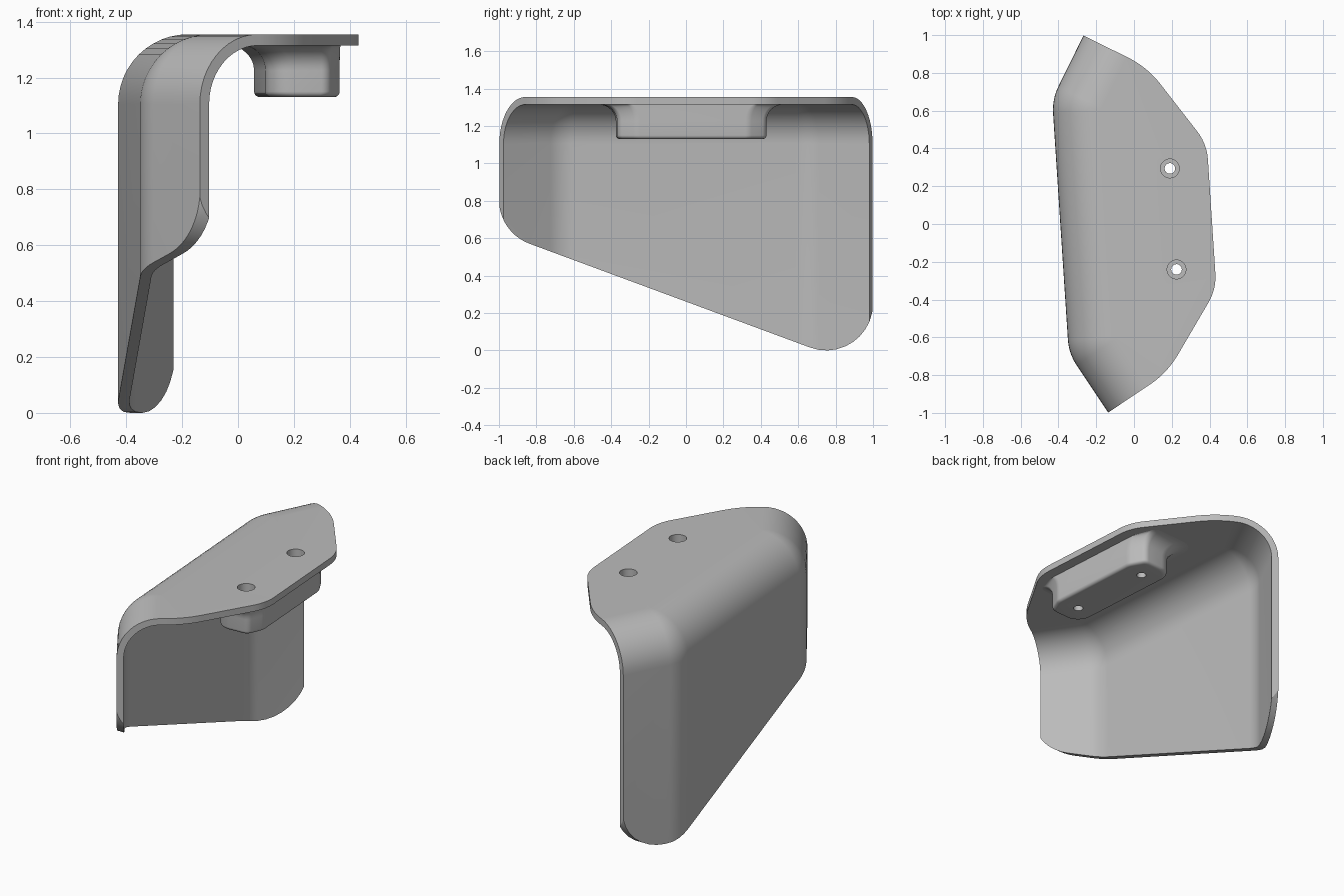
import bpy, bmesh
from math import sin, cos, tan, pi, radians
from mathutils import Vector, Matrix

cube = bpy.data.objects.get("Cube")
if cube:
    bpy.data.objects.remove(cube)

grey = bpy.data.materials.new("plain_grey")
grey.use_nodes = True
COLOUR = (0.5, 0.5, 0.5, 1)
grey.diffuse_color = COLOUR
grey.node_tree.nodes["Principled BSDF"].inputs["Base Color"].default_value = COLOUR

# The bracket is symmetric in its own frame, which is turned slightly about z
FRAME = Matrix.Translation((0.2075, 0.0267, 0)) @ Matrix.Rotation(radians(3.75), 4, 'Z')
TOP, THICK, BEND = 1.355, 0.04, 0.25
WALL_U, CORNER_V = -0.598, 0.675
WING = radians(30)


def rounded(points, steps=10):
    """Polygon of (x, y, radius) corners, each replaced by an arc."""
    out = []
    for i, (x, y, r) in enumerate(points):
        p = Vector((x, y))
        if r <= 0:
            out.append(p)
            continue
        a = (Vector(points[i - 1][:2]) - p).normalized()
        b = (Vector(points[(i + 1) % len(points)][:2]) - p).normalized()
        half = a.angle(b) / 2
        centre = p + (a + b).normalized() * r / sin(half)
        start = p + a * r / tan(half) - centre
        end = p + b * r / tan(half) - centre
        sweep = start.angle_signed(end)
        for k in range(steps + 1):
            out.append(centre + Matrix.Rotation(-sweep * k / steps, 2) @ start)
    return out


def loft(name, rings, matrix=FRAME):
    """Closed solid through rings of 3D points."""
    bm = bmesh.new()
    loops = [[bm.verts.new(matrix @ Vector(p)) for p in ring] for ring in rings]
    for low, high in zip(loops, loops[1:]):
        for i in range(len(low)):
            j = (i + 1) % len(low)
            bm.faces.new((low[i], low[j], high[j], high[i]))
    bm.faces.new(loops[0][::-1])
    bm.faces.new(loops[-1])
    bmesh.ops.recalc_face_normals(bm, faces=bm.faces)
    mesh = bpy.data.meshes.new(name)
    bm.to_mesh(mesh)
    bm.free()
    mesh.materials.append(grey)
    obj = bpy.data.objects.new(name, mesh)
    bpy.context.collection.objects.link(obj)
    return obj


def level(outline, z):
    return [(p[0], p[1], z) for p in outline]


def combine(obj, cutter, operation):
    """Apply a boolean for good."""
    mod = obj.modifiers.new("cut", 'BOOLEAN')
    mod.operation, mod.object, mod.solver = operation, cutter, 'EXACT'
    bpy.context.view_layer.update()
    graph = bpy.context.evaluated_depsgraph_get()
    mesh = bpy.data.meshes.new_from_object(obj.evaluated_get(graph))
    obj.modifiers.clear()
    obj.data = mesh


def wall_outline(d, far):
    """Main wall with two angled wings, moved inward by d."""
    u, v = WALL_U + d, CORNER_V - d * tan(WING / 2)
    reach = 0.72
    eu = WALL_U + reach * sin(WING) + d * cos(WING)
    ev = CORNER_V + reach * cos(WING) - d * sin(WING)
    return rounded([(far, -1.35, 0), (eu, -ev, 0), (u, -v, 0.28 - d),
                    (u, v, 0.28 - d), (eu, ev, 0), (far, 1.35, 0)])


def bent_block(name, inset, bottom, far):
    """Block whose wall rolls over into a flat top."""
    r = BEND - inset
    rings = [level(wall_outline(inset, far), bottom)]
    for k in range(13):
        a = k / 12 * pi / 2
        rings.append(level(wall_outline(inset + r * (1 - cos(a)), far),
                           TOP - BEND + r * sin(a)))
    return loft(name, rings)


# Shell: outer block minus inner block
shell = bent_block("bent_shell", 0, -0.3, 0.8)
inner = bent_block("inner_cutter", THICK, -0.5, 0.75)

# Plan outline of the top plate, with the square-cut wing ends
half_plan = [(0.204, 0.385, 0.27), (-0.085, 0.812, 0.5), (-0.844, 1.25, 0)]
plan = rounded(half_plan + [(u, -v, r) for u, v, r in reversed(half_plan)])
plan_cutter = loft("plan_cutter", [level(plan, -0.8), level(plan, 2)])

# Side outline: sloping lower edge with rounded ends
side = rounded([(-1, 2, 0), (-1, 0.631, 0.25), (1, -0.109, 0.25), (1, 2, 0)])
side_cutter = loft("side_cutter", [[(x, p[0], p[1]) for p in side] for x in (-2, 2)],
                   Matrix())

combine(shell, inner, 'DIFFERENCE')
combine(shell, plan_cutter, 'INTERSECT')
combine(shell, side_cutter, 'INTERSECT')


# Mounting boss under the plate: rounded lower edge, flared root
def boss_outline(e):
    o = min(e, 0)
    half = [(0.138 + o, 0.3 + e / 2, 0.08), (0.09 + o, 0.4 + e, 0.04),
            (-0.13 - e, 0.4 + e, 0.09)]
    return rounded(half + [(u, -v, r) for u, v, r in reversed(half)], 6)


BASE, EDGE, FLARE = 1.13, 0.02, 0.09
UNDER = TOP - THICK
rings = []
for k in range(6):
    a = k / 5 * pi / 2
    rings.append(level(boss_outline(EDGE * (sin(a) - 1)), BASE + EDGE * (1 - cos(a))))
for k in range(9):
    a = k / 8 * pi / 2
    rings.append(level(boss_outline(FLARE * (1 - cos(a))), UNDER - FLARE + FLARE * sin(a)))
rings.append(level(boss_outline(FLARE), UNDER + 0.015))
boss = loft("mounting_boss", rings)

# Counterbored screw holes
cutters = [inner, plan_cutter, side_cutter]
for v in (-0.268, 0.268):
    drill = loft("drill", [
        [(r * cos(k * pi / 16), v + r * sin(k * pi / 16), z) for k in range(32)]
        for r, z in ((0.028, 1), (0.028, 1.22), (0.05, 1.22), (0.05, 1.5))])
    cutters.append(drill)
    for part in (shell, boss):
        combine(part, drill, 'DIFFERENCE')

for cutter in cutters:
    bpy.data.objects.remove(cutter)

bpy.ops.object.select_all(action='DESELECT')
for part in (shell, boss):
    part.select_set(True)
bpy.context.view_layer.objects.active = shell
bpy.ops.object.shade_smooth_by_angle(angle=radians(30))
